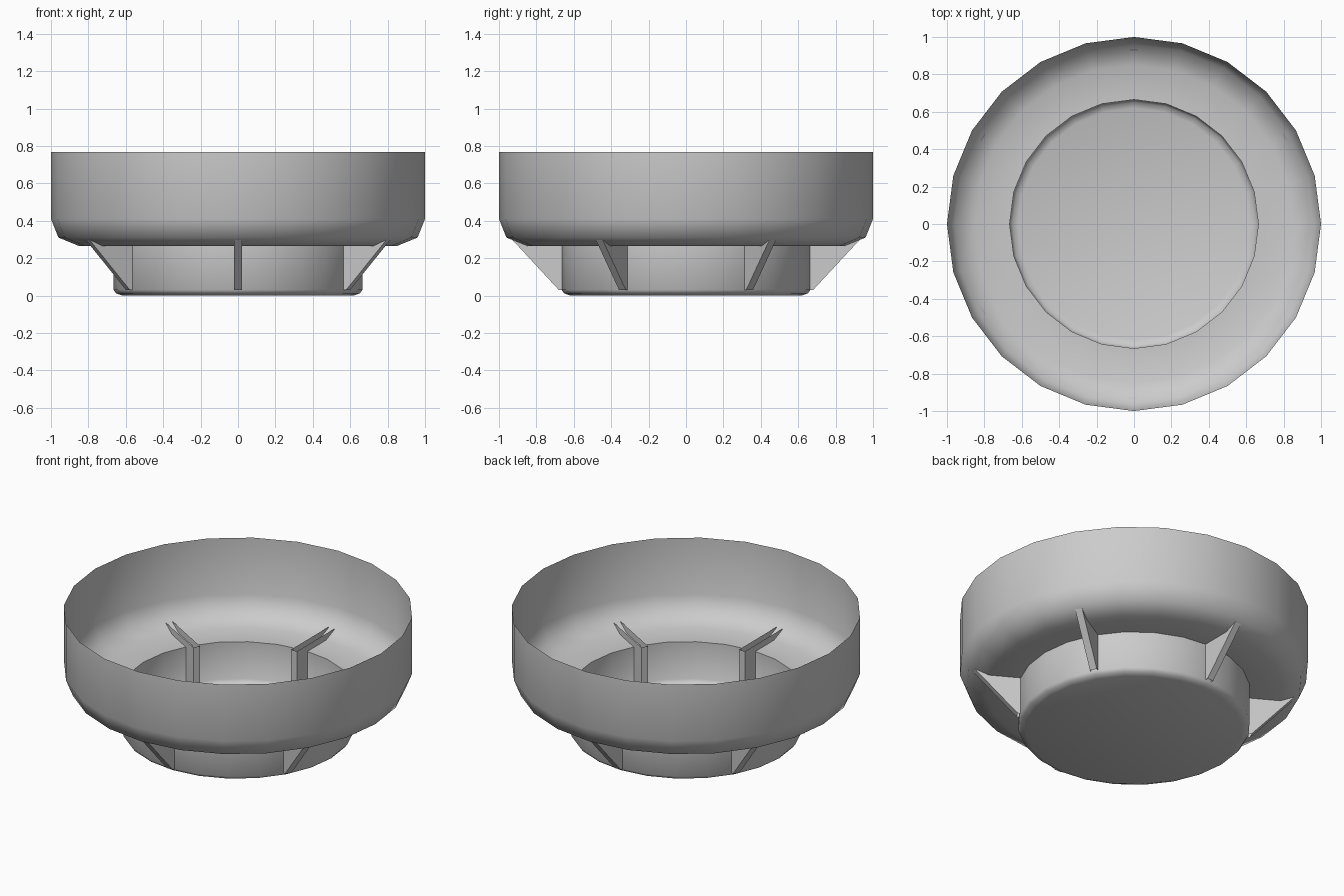
import bpy, bmesh
from math import cos, sin, radians, tau
from mathutils import Matrix

cube = bpy.data.objects.get("Cube")
if cube:
    bpy.data.objects.remove(cube, do_unlink=True)

SIDES = 24

grey = bpy.data.materials.new("plain grey")
grey.use_nodes = True
colour = (0.6, 0.6, 0.6, 1)
grey.diffuse_color = colour
grey.node_tree.nodes["Principled BSDF"].inputs["Base Color"].default_value = colour


def finish(name, bm, smooth=True):
    mesh = bpy.data.meshes.new(name)
    bm.to_mesh(mesh)
    bm.free()
    mesh.materials.append(grey)
    obj = bpy.data.objects.new(name, mesh)
    bpy.context.collection.objects.link(obj)
    if smooth:
        bpy.ops.object.select_all(action='DESELECT')
        obj.select_set(True)
        bpy.context.view_layer.objects.active = obj
        bpy.ops.object.shade_smooth_by_angle(angle=radians(60))
    return obj


def lathe(name, profile, closed_bottom=False):
    """Thin turned sheet; the profile runs from bottom to top, facing outward."""
    bm = bmesh.new()
    rings = [[bm.verts.new((r * cos(tau * i / SIDES), r * sin(tau * i / SIDES), z))
              for i in range(SIDES)] for r, z in profile]
    for low, high in zip(rings, rings[1:]):
        for i in range(SIDES):
            j = (i + 1) % SIDES
            bm.faces.new((low[i], low[j], high[j], high[i]))
    if closed_bottom:
        bm.faces.new(rings[0][::-1])
    return finish(name, bm)


# Wide outer bowl with a rounded lower corner
lathe("outer_bowl", [(0.665, 0.265), (0.85, 0.265), (0.96, 0.31), (1.0, 0.41), (1.0, 0.767)])

# Narrow cup hanging below the bowl floor
lathe("lower_cup", [(0.62, 0.0), (0.652, 0.012), (0.665, 0.03), (0.665, 0.265)], True)

# Six hollow gusset ribs, open at both ends, poking through the cup and bowl
INNER, HALF, LOW, HIGH = 0.56, 0.021, 0.03, 0.305
for k in range(6):
    bm = bmesh.new()
    loops = []
    for outer, z in ((0.68, LOW), (0.935, HIGH)):
        corners = ((INNER, -HALF), (outer, -HALF), (outer, HALF), (INNER, HALF))
        loops.append([bm.verts.new((x, y, z)) for x, y in corners])
    for i in range(4):
        j = (i + 1) % 4
        bm.faces.new((loops[0][i], loops[0][j], loops[1][j], loops[1][i]))
    bm.transform(Matrix.Rotation(radians(30 + 60 * k), 4, 'Z'))
    finish(f"gusset_rib_{k + 1}", bm, smooth=False)
